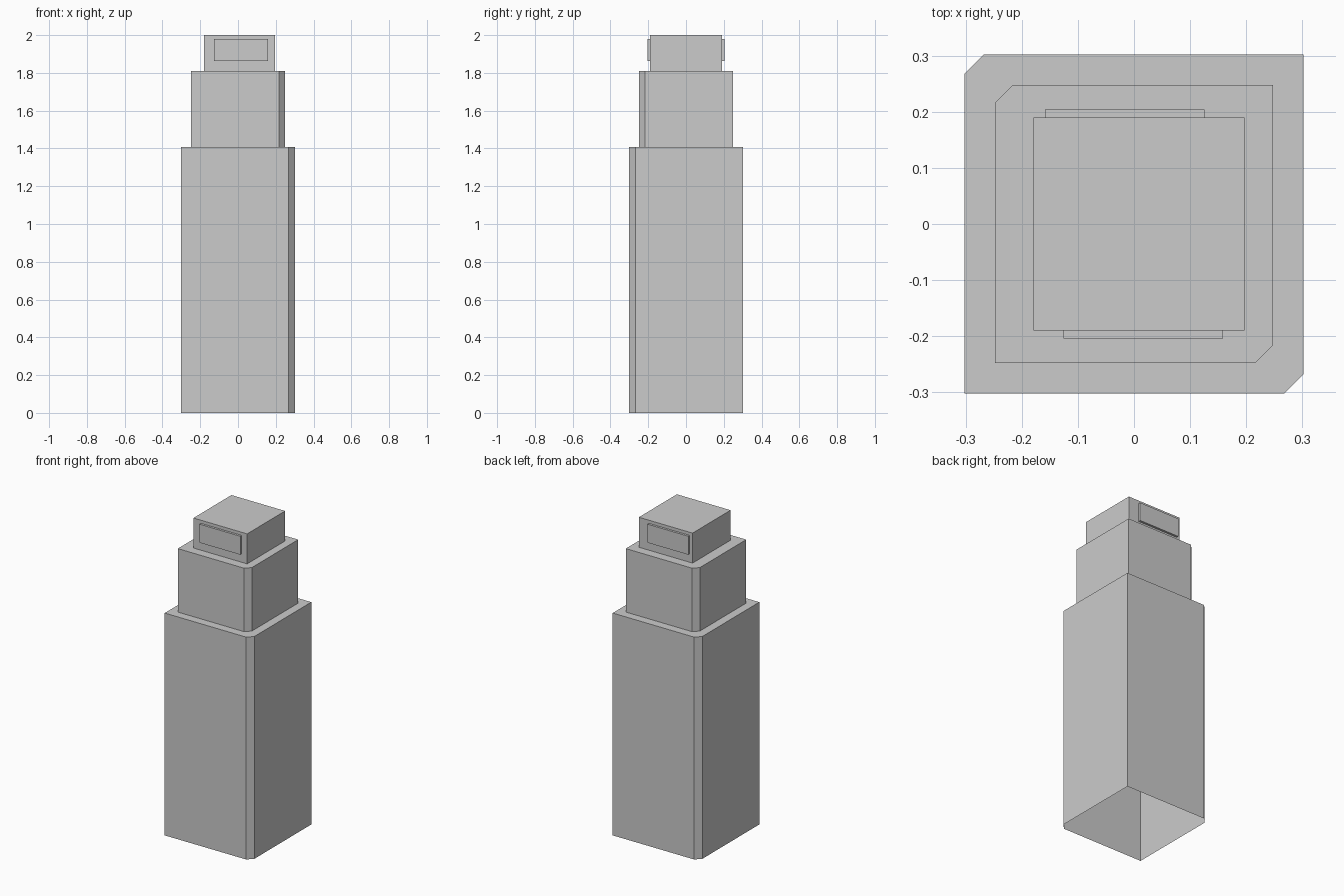
import bpy, bmesh

if "Cube" in bpy.data.objects:
    bpy.data.objects.remove(bpy.data.objects["Cube"])


def make_object(name, bm):
    bmesh.ops.remove_doubles(bm, verts=bm.verts, dist=1e-5)
    mesh = bpy.data.meshes.new(name)
    bm.to_mesh(mesh)
    bm.free()
    obj = bpy.data.objects.new(name, mesh)
    bpy.context.collection.objects.link(obj)
    return obj


def ring(bm, x0, x1, y0, y1, cut, z):
    """Counter-clockwise rectangle with front-right and back-left corners cut."""
    pts = [(x0, y0), (x1 - cut, y0), (x1, y0 + cut),
           (x1, y1), (x0 + cut, y1), (x0, y1 - cut)]
    return [bm.verts.new((x, y, z)) for x, y in pts]


def bridge(bm, low, high):
    n = len(low)
    for i in range(n):
        j = (i + 1) % n
        bm.faces.new((low[i], low[j], high[j], high[i]))


# Stepped tower: one shell, open underneath, with narrow ledges between tiers
LOWER = (-0.302, 0.302, -0.302, 0.302, 0.034)
MIDDLE = (-0.248, 0.248, -0.248, 0.248, 0.032)
TOP = (-0.179, 0.197, -0.19, 0.19, 0.0)
levels = [(LOWER, 0.0), (LOWER, 1.408), (MIDDLE, 1.408),
          (MIDDLE, 1.81), (TOP, 1.81), (TOP, 2.0)]
bm = bmesh.new()
rings = [ring(bm, *outline, z) for outline, z in levels]
for low, high in zip(rings, rings[1:]):
    bridge(bm, low, high)
roof = rings[-1]
bm.faces.new([roof[i] for i in (0, 1, 3, 4)])
make_object("stepped_tower", bm)


# Raised sign panels on the front and back of the top tier
def panel(name, sign):
    bm = bmesh.new()
    corners = [(-0.126, 1.863), (0.159, 1.863), (0.159, 1.98), (-0.126, 1.98)]
    inner, outer = [[bm.verts.new((sign * x, sign * y, z)) for x, z in corners]
                    for y in (-0.19, -0.204)]
    bridge(bm, inner, outer)
    bm.faces.new(outer)
    make_object(name, bm)


panel("front_panel", 1)
panel("back_panel", -1)
